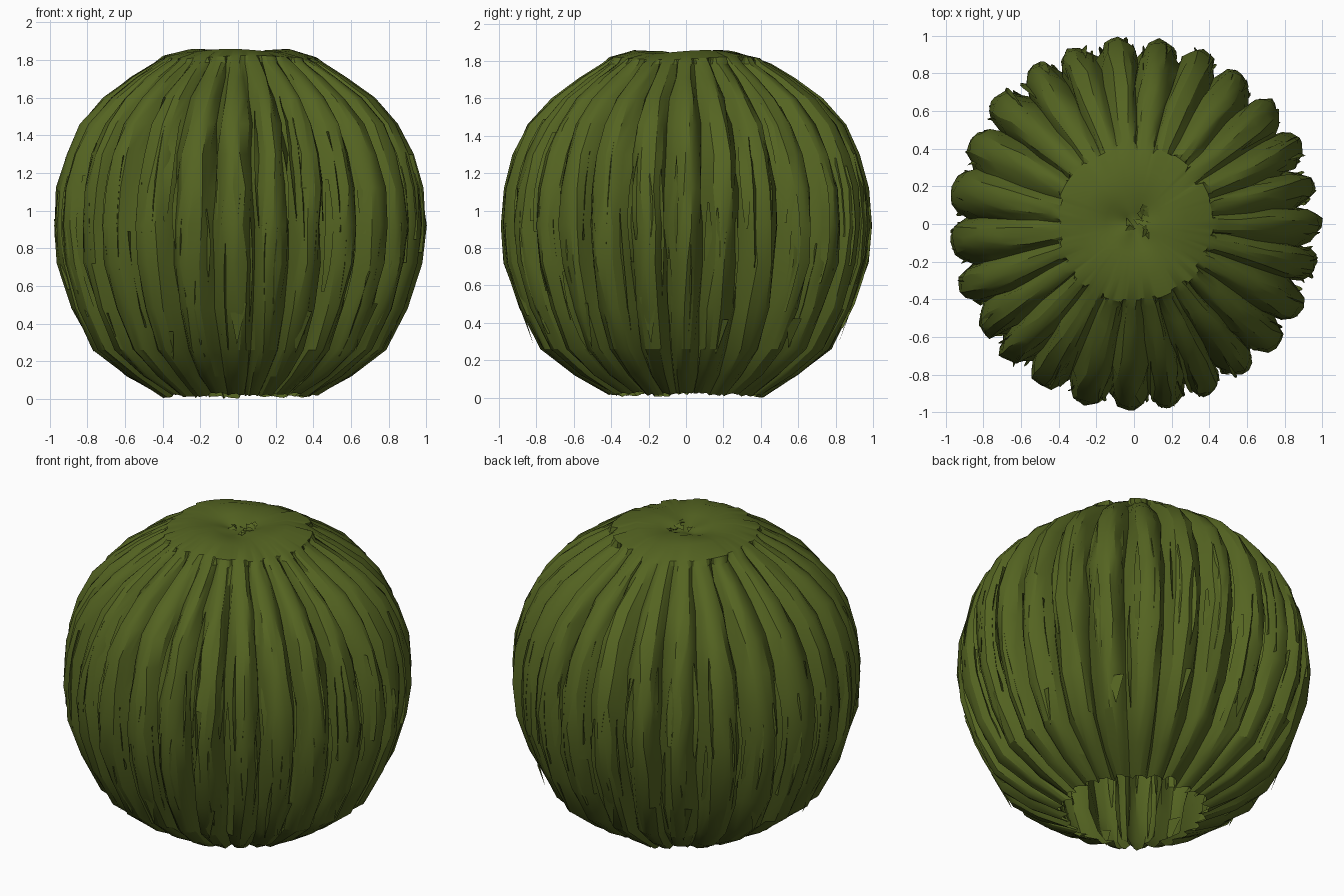
import bpy, bmesh, math, random
from mathutils import Vector

if "Cube" in bpy.data.objects:
    bpy.data.objects.remove(bpy.data.objects["Cube"])

random.seed(11)
green = bpy.data.materials.new("cactus_green")
green.diffuse_color = (0.090, 0.128, 0.0155, 1)
green.use_nodes = True
green.node_tree.nodes["Principled BSDF"].inputs["Base Color"].default_value = green.diffuse_color

# Body outline: height, crest radius, valley depth
OUTLINE = [(0.00, 0.43, 0.05), (0.12, 0.61, 0.07), (0.26, 0.79, 0.09),
           (0.48, 0.905, 0.105), (0.72, 0.985, 0.11), (0.92, 1.005, 0.115),
           (1.12, 0.99, 0.115), (1.30, 0.94, 0.115), (1.46, 0.86, 0.115),
           (1.60, 0.735, 0.10), (1.71, 0.585, 0.08), (1.785, 0.46, 0.045),
           (1.815, 0.40, 0.01), (1.85, 0.28, 0.0), (1.845, 0.15, 0.0),
           (1.82, 0.06, 0.0)]
# Directions of the rib crests in degrees, unevenly spaced
CRESTS = [-174, -158, -146, -133, -120, -105, -91, -78, -67, -53, -41, -27,
          -13, -1, 12, 25, 40, 54, 68, 81.5, 96, 109, 122, 137, 153, 170]
# Section of one rib: fraction across the rib, share of the valley depth
RIB = [(0.0, 1.0), (0.12, 0.55), (0.26, 0.17), (0.42, 0.02),
       (0.58, 0.0), (0.74, 0.15), (0.88, 0.52)]
RIBS = len(CRESTS)
crests = [math.radians(c) for c in CRESTS]
# Valley on the left of every rib, and the width of the rib
valley = [(crests[i] + (crests[i - 1] if i else crests[-1] - 2 * math.pi)) / 2
          for i in range(RIBS)]
width = [(valley[i + 1] if i + 1 < RIBS else valley[0] + 2 * math.pi) - valley[i]
         for i in range(RIBS)]
sway = [random.uniform(0, 6.28) for _ in range(RIBS)]
size = [random.uniform(0.98, 1.0) for _ in range(RIBS)]


def add_object(name, bm, angle):
    mesh = bpy.data.meshes.new(name)
    bm.to_mesh(mesh)
    bm.free()
    mesh.materials.append(green)
    obj = bpy.data.objects.new(name, mesh)
    bpy.context.collection.objects.link(obj)
    bpy.ops.object.select_all(action='DESELECT')
    obj.select_set(True)
    bpy.context.view_layer.objects.active = obj
    bpy.ops.object.shade_smooth_by_angle(angle=math.radians(angle))
    return obj


def crest(z):
    """Crest radius of the outline at a height."""
    for (z0, r0, _), (z1, r1, _) in zip(OUTLINE, OUTLINE[1:]):
        if z0 <= z <= z1:
            return r0 + (r1 - r0) * (z - z0) / (z1 - z0)
    return 0.28


def polar(r, a, z):
    return Vector((r * math.cos(a), r * math.sin(a), z))


# Ribbed body, open underneath, closed by the smooth crown on top
bm = bmesh.new()
rings = []
for level, (z, r, depth) in enumerate(OUTLINE):
    ring = []
    ribbed = depth > 0.02
    for i in range(RIBS):
        lean = 0.03 * math.sin(2.2 * z + sway[i])
        fat = random.uniform(0.7, 1.15)
        drop = random.uniform(0.0, 0.03) if level == 0 else 0
        edge = random.uniform(-0.012, 0.025) if 0 < depth < 0.02 else 0
        for f, d in RIB:
            a = valley[i] + width[i] * f
            rr = r + edge
            if ribbed:
                a += lean * (1 - abs(2 * f - 1)) + random.uniform(-0.014, 0.014)
                rr = r * size[i] - depth * d * fat + random.uniform(-0.012, 0.004)
            zz = z + drop + (random.uniform(0, 0.012) if level == 0 else 0)
            if level >= len(OUTLINE) - 4:
                zz += 0.008 * math.sin(3 * a + level)
            ring.append(bm.verts.new(polar(rr, a, zz)))
    rings.append(ring)
count = len(rings[0])
for low, high in zip(rings, rings[1:]):
    for k in range(count):
        n = (k + 1) % count
        bm.faces.new((low[k], low[n], high[n], high[k]))
tip = bm.verts.new((0.01, 0.0, 1.81))
for k in range(count):
    bm.faces.new((rings[-1][k], rings[-1][(k + 1) % count], tip))
add_object("ribbed_body", bm, 26)

# Thin dry folds lying along the rib flanks
bm = bmesh.new()
for i in range(RIBS):
    for side in (0.14, 0.32, 0.62, 0.86):
        z = random.uniform(0.2, 0.95)
        length = random.uniform(0.4, 0.7)
        a = valley[i] + width[i] * (side + random.uniform(-0.04, 0.04))
        inset = 0.05 if side in (0.14, 0.86) else 0.014
        w = random.uniform(0.012, 0.03)
        flip = random.choice((-1, 1))
        left, right = [], []
        for t in range(6):
            h = z + length * t / 5
            taper = math.sin(math.pi * (0.04 + 0.92 * t / 5))
            r = crest(h) * size[i] - inset
            left.append(bm.verts.new(polar(r - 0.02, a - flip * w * taper, h)))
            right.append(bm.verts.new(polar(r + 0.008, a + flip * w * taper, h)))
        for t in range(5):
            quad = (left[t], right[t], right[t + 1], left[t + 1])
            bm.faces.new(quad if flip > 0 else quad[::-1])
add_object("rib_folds", bm, 32)

# Pointed flaps around the lower edge
bm = bmesh.new()
for i in range(0, RIBS, 2):
    a = crests[i] + random.uniform(-0.05, 0.05)
    z = random.uniform(0.20, 0.30)
    h = z + random.uniform(0.15, 0.28)
    pts = [polar(crest(z) + 0.012, a, z),
           polar(crest(h) * size[i] - 0.005, a + 0.06, h),
           polar(crest(h) * size[i] - 0.02, a - 0.05, h)]
    bm.faces.new([bm.verts.new(p) for p in pts])
add_object("lower_flaps", bm, 30)

# Small rough tuft in the middle of the crown
bm = bmesh.new()
for i in range(16):
    c = polar(random.uniform(0.01, 0.09), random.uniform(0, 6.28), 1.825)
    c.x += 0.06
    d = polar(0.03, random.uniform(0, 6.28), 0)
    pts = [c - d, c + d, c + Vector((d.y, -d.x, random.uniform(0.01, 0.02)))]
    bm.faces.new([bm.verts.new(p) for p in pts])
add_object("crown_tuft", bm, 30)
